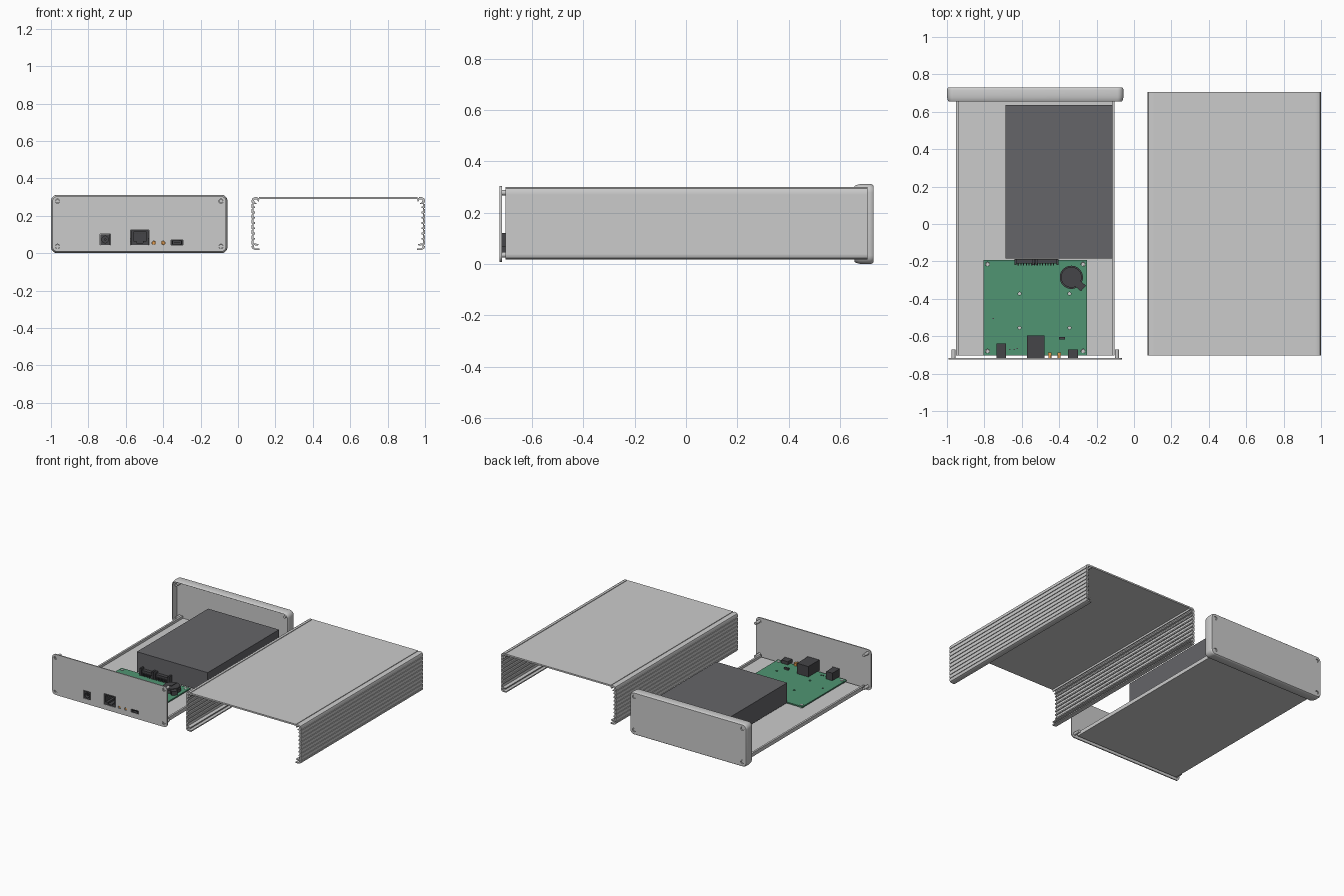
import bpy, bmesh, math
from mathutils import Matrix, Vector

if "Cube" in bpy.data.objects:
    bpy.data.objects.remove(bpy.data.objects["Cube"])

CX, CZ = -0.528, 0.156          # centre of the open half of the case
COVER_X = 0.536                 # centre of the removed cover


def material(name, rgb):
    m = bpy.data.materials.new(name)
    m.diffuse_color = (*rgb, 1)
    m.use_nodes = True
    m.node_tree.nodes["Principled BSDF"].inputs["Base Color"].default_value = m.diffuse_color
    return m


GREEN = material("board_green", (0.08, 0.30, 0.17))
DARK = material("dark_plastic", (0.06, 0.06, 0.065))
DRIVE = material("drive_grey", (0.13, 0.13, 0.14))
ORANGE = material("lamp_orange", (0.8, 0.35, 0.08))


def finish(bm, name, mat=None):
    bmesh.ops.recalc_face_normals(bm, faces=bm.faces)
    me = bpy.data.meshes.new(name)
    bm.to_mesh(me)
    bm.free()
    ob = bpy.data.objects.new(name, me)
    bpy.context.collection.objects.link(ob)
    if mat:
        me.materials.append(mat)
    return ob


def box(name, x0, x1, y0, y1, z0, z1, mat=None):
    bm = bmesh.new()
    m = (Matrix.Translation(((x0 + x1) / 2, (y0 + y1) / 2, (z0 + z1) / 2))
         @ Matrix.Diagonal((x1 - x0, y1 - y0, z1 - z0, 1)))
    bmesh.ops.create_cube(bm, size=1, matrix=m)
    return finish(bm, name, mat)


def rod(name, a, b, r, mat=None, n=20):
    a, b = Vector(a), Vector(b)
    bm = bmesh.new()
    m = Matrix.Translation((a + b) / 2) @ (b - a).to_track_quat('Z', 'Y').to_matrix().to_4x4()
    bmesh.ops.create_cone(bm, cap_ends=True, segments=n, radius1=r, radius2=r,
                          depth=(b - a).length, matrix=m)
    return finish(bm, name, mat)


def extrude_profile(name, half, cx, y0, y1):
    # mirror a half profile (u, z) about u = 0 and pull it along y
    pts = half + [(-u, z) for u, z in reversed(half)]
    bm = bmesh.new()
    f = bm.faces.new([bm.verts.new((cx + u, y0, z)) for u, z in pts])
    ext = bmesh.ops.extrude_face_region(bm, geom=[f])
    bmesh.ops.translate(bm, vec=(0, y1 - y0, 0),
                        verts=[g for g in ext["geom"] if isinstance(g, bmesh.types.BMVert)])
    return finish(bm, name)


def loft_plate(name, hw, hh, r, sections):
    # rounded rectangles, given as (y, inset), joined and capped
    bm = bmesh.new()
    loops = []
    for y, inset in sections:
        w, h, rr = hw - inset, hh - inset, max(r - inset, 0.004)
        ring = []
        for k, (sx, sz) in enumerate(((1, 1), (-1, 1), (-1, -1), (1, -1))):
            for i in range(7):
                a = math.pi / 2 * (k + i / 6)
                ring.append(bm.verts.new((CX + sx * (w - rr) + rr * math.cos(a), y,
                                          CZ + sz * (h - rr) + rr * math.sin(a))))
        loops.append(ring)
    for p, q in zip(loops, loops[1:]):
        for i in range(len(p)):
            j = (i + 1) % len(p)
            bm.faces.new((p[i], p[j], q[j], q[i]))
    bm.faces.new(loops[0])
    bm.faces.new(loops[-1])
    return finish(bm, name)


def cut(ob, cutters):
    for c in cutters:
        mod = ob.modifiers.new("cut", 'BOOLEAN')
        mod.operation, mod.solver, mod.object = 'DIFFERENCE', 'EXACT', c
        with bpy.context.temp_override(object=ob, active_object=ob):
            bpy.ops.object.modifier_apply(modifier=mod.name)
        bpy.data.objects.remove(c)


# Cover: ribbed side walls, screw channels and bottom hooks
half = [(.424, .300), (.424, .296), (.432, .296), (.432, .300), (.446, .300), (.459, .294), (.464, .282)]
for i in range(9):
    z = .270 - .028 * i
    half += [(.464, z), (.459, z), (.459, z - .007), (.464, z - .007)]
half += [(.464, .033), (.459, .023), (.447, .018), (.422, .018), (.422, .026), (.444, .026), (.451, .032),
         (.451, .043), (.436, .041), (.426, .043), (.426, .050), (.452, .051)]
for i in range(7):
    z = .073 + .028 * i
    half += [(.452, z), (.445, z), (.445, z + .009), (.452, z + .009)]
half += [(.452, .262), (.438, .262), (.438, .268), (.448, .272), (.450, .284), (.444, .288),
         (.432, .288), (.430, .276), (.424, .276), (.422, .289)]
extrude_profile("cover", half, COVER_X, -.703, .706)

# Base tray with low side lips
extrude_profile("base_tray", [(.4095, .028), (.4095, .045), (.4235, .045), (.4235, .018)],
                CX, -.703, .706)

# Front panel and rear bezel
panel = loft_plate("front_panel", .464, .148, .026, [(-.725, 0), (-.717, 0)])
bezel = loft_plate("rear_bezel", .472, .156, .034,
                   [(.708, .011), (.66, .011), (.656, .008), (.664, .004), (.676, .001), (.69, 0),
                    (.716, 0), (.724, .002), (.729, .006)])

# Corner screws, countersunk into both end plates
corners = [(CX + sx * .437, z) for sx in (-1, 1) for z in (.036, .278)]
cut(panel, [rod("c", (x, -.74, z), (x, -.70, z), .012) for x, z in corners])
cut(bezel, [rod("c", (x, .72, z), (x, .75, z), .013) for x, z in corners])
for x, z in corners:
    head = rod("front_screw", (x, -.723, z), (x, -.67, z), .0105, n=16)
    cut(head, [rod("c", (x, -.74, z), (x, -.717, z), .005, n=6)])
    rod("rear_screw", (x, .665, z), (x, .724, z), .010, n=16)

# Panel openings for the sockets and lamps
cut(panel, [box("c", -.738, -.682, -.74, -.70, .044, .103),
            box("c", -.574, -.476, -.74, -.70, .044, .124),
            box("c", -.357, -.295, -.74, -.70, .045, .070),
            rod("c", (-.45, -.74, .055), (-.45, -.70, .055), .010),
            rod("c", (-.40, -.74, .055), (-.40, -.70, .055), .010)])

# Circuit board with mounting holes
board = box("circuit_board", -.805, -.25, -.703, -.193, .036, .045, GREEN)
mounts = [(x, y) for x in (-.783, -.272) for y in (-.680, -.215)]
holes = [(x, y, .011) for x, y in mounts] + [(x, y, .008) for x in (-.612, -.345) for y in (-.555, -.372)]
cut(board, [rod("c", (x, y, .02), (x, y, .06), r) for x, y, r in holes])
for x, y in mounts:
    post = rod("board_standoff", (x, y, .027), (x, y, .036), .016, n=16)
    rod("board_screw", (x, y, .027), (x, y, .047), .010, n=12)

# Power jack
jack = box("power_jack", -.735, -.685, -.725, -.638, .045, .100, DARK)
cut(jack, [rod("c", (-.71, -.76, .073), (-.71, -.66, .073), .018)])
rod("power_jack_pin", (-.71, -.718, .073), (-.71, -.655, .073), .006, DARK, 12)

# Network socket with stepped opening and contacts
net = box("network_socket", -.571, -.479, -.725, -.595, .045, .121, DARK)
cut(net, [box("c", -.560, -.490, -.76, -.65, .066, .112),
          box("c", -.543, -.507, -.76, -.65, .054, .070)])
for i in range(8):
    x = -.553 + .008 * i
    box("network_contact", x - .002, x + .002, -.715, -.65, .102, .106)

# USB socket
usb = box("usb_socket", -.353, -.299, -.725, -.67, .046, .069, DARK)
cut(usb, [box("c", -.347, -.305, -.76, -.69, .050, .065)])
box("usb_tongue", -.342, -.310, -.715, -.69, .056, .059, DARK)

# Status lamps and small chips
for x in (-.45, -.40):
    rod("status_lamp", (x, -.719, .055), (x, -.695, .055), .008, ORANGE, 16)
    box("lamp_body", x - .010, x + .010, -.703, -.686, .045, .064, ORANGE)
box("small_chip", -.402, -.368, -.617, -.603, .045, .058, DARK)
for x, y in ((-.752, -.505), (-.665, -.67), (-.64, -.67), (-.625, -.665)):
    box("tiny_part", x - .004, x + .004, y - .003, y + .003, .045, .049, DARK)

# Coin cell in its holder
rod("battery_holder", (-.335, -.285, .045), (-.335, -.285, .068), .062, DARK, 40)
rod("coin_cell", (-.335, -.285, .068), (-.335, -.285, .078), .055, DARK, 40)
tab = box("battery_tab", -.020, .020, .040, .088, .045, .074, DARK)
tab.location = (-.335, -.285, 0)
tab.rotation_euler.z = math.radians(-133)
box("battery_clip", -.342, -.328, -.30, -.24, .077, .082, DARK)

# Drive connector with a row of ribs
box("drive_connector", -.640, -.405, -.212, -.186, .045, .082, DARK)
for x in (-.640, -.545, -.527, -.415):
    box("connector_post", x, x + .012, -.220, -.186, .045, .096, DARK)
for i in range(14):
    x = -.622 + .0145 * i
    box("connector_pin", x, x + .006, -.222, -.212, .045, .066, DARK)

# Drive
box("storage_drive", -.687, -.115, -.185, .637, .045, .191, DRIVE)

# Smooth shading on curved surfaces only
bpy.ops.object.select_all(action='SELECT')
bpy.context.view_layer.objects.active = panel
bpy.ops.object.shade_smooth_by_angle(angle=math.radians(30))
